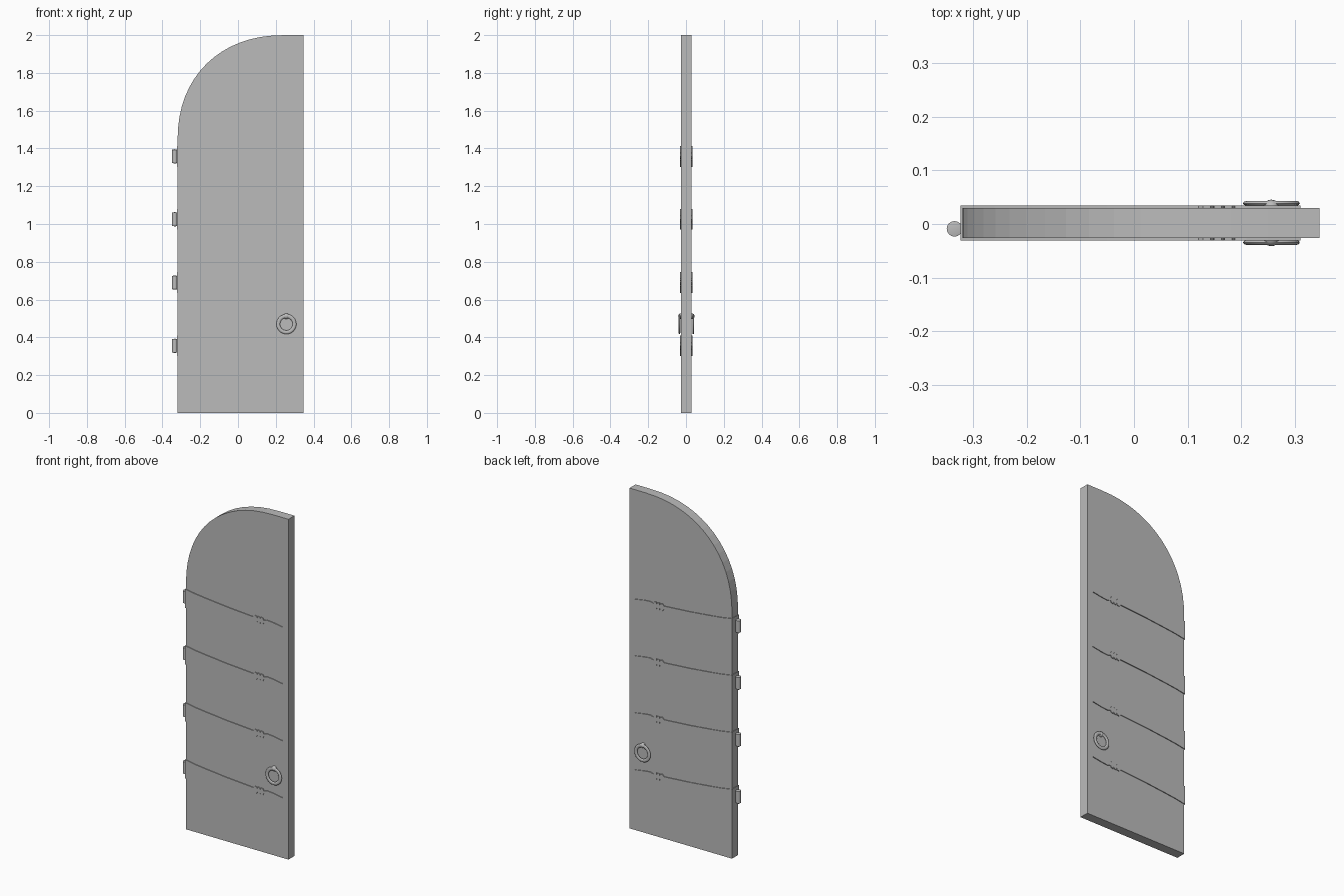
import bpy, bmesh, math
from mathutils import Matrix, Vector

cube = bpy.data.objects.get("Cube")
if cube:
    bpy.data.objects.remove(cube, do_unlink=True)

grey = bpy.data.materials.new("plain grey")
grey.use_nodes = True
COLOUR = (0.5, 0.5, 0.5, 1)
grey.diffuse_color = COLOUR
grey.node_tree.nodes["Principled BSDF"].inputs["Base Color"].default_value = COLOUR

FRONT, BACK = -0.026, 0.030
HINGE_X, LATCH_X = -0.32, 0.346
STRAP = 0.0045


def finish(bm, name, smooth=False):
    bmesh.ops.recalc_face_normals(bm, faces=bm.faces)
    mesh = bpy.data.meshes.new(name)
    bm.to_mesh(mesh)
    bm.free()
    obj = bpy.data.objects.new(name, mesh)
    bpy.context.collection.objects.link(obj)
    mesh.materials.append(grey)
    if smooth:
        bpy.ops.object.select_all(action='DESELECT')
        obj.select_set(True)
        bpy.context.view_layer.objects.active = obj
        bpy.ops.object.shade_smooth_by_angle(angle=math.radians(40))
    return obj


def plate(name, outline, y0, y1):
    """Extrude an x-z outline from y0 to y1."""
    bm = bmesh.new()
    face = bm.faces.new([bm.verts.new((x, y0, z)) for x, z in outline])
    out = bmesh.ops.extrude_face_region(bm, geom=[face])
    verts = [v for v in out["geom"] if isinstance(v, bmesh.types.BMVert)]
    bmesh.ops.translate(bm, verts=verts, vec=(0, y1 - y0, 0))
    return finish(bm, name)


# Door leaf: straight latch edge, half arch over the hinge edge
SPRING, ARCH_X, STEPS, POWER = 1.44, 0.25, 16, 2 / 2.2
outline = [(HINGE_X, 0), (LATCH_X, 0), (LATCH_X, 2)]
for i in range(STEPS + 1):
    a = math.pi / 2 * (1 - i / STEPS)
    c, s = max(math.cos(a), 0), max(math.sin(a), 0)
    outline.append((ARCH_X - (ARCH_X - HINGE_X) * c ** POWER,
                    SPRING + (2 - SPRING) * s ** POWER))
plate("door_leaf", outline, FRONT, BACK)

# Upper edge of a strap: flared root, slim stem, three barbs, leaf tip
edge = [(HINGE_X - 0.003, 0.055), (-0.26, 0.044), (-0.19, 0.036),
        (-0.05, 0.022), (0.12, 0.010)]
for i in range(3):
    x = 0.135 + 0.02 * i
    edge += [(x - 0.006, 0.021), (x + 0.008, 0.018), (x + 0.013, 0.008)]
edge += [(0.21, 0.014), (0.25, 0.010)]

for n, z in enumerate((0.355, 0.69, 1.025, 1.358), 1):
    strap = [(x, z + h) for x, h in edge] + [(0.31, z)]
    strap += [(x, z - h) for x, h in reversed(edge)]
    plate(f"front_strap_{n}", strap, FRONT - STRAP, FRONT)
    plate(f"back_strap_{n}", strap, BACK, BACK + STRAP)

    # Band joining both straps round the hinge edge
    band = [(HINGE_X - 0.003, z - 0.055), (HINGE_X, z - 0.055),
            (HINGE_X, z + 0.055), (HINGE_X - 0.003, z + 0.055)]
    plate(f"hinge_band_{n}", band, FRONT, BACK)

    # Barrel with shallow pointed caps
    bm = bmesh.new()
    bmesh.ops.create_cone(bm, cap_ends=True, segments=16, radius1=0.0145,
                          radius2=0.0145, depth=0.07)
    caps = [f for f in bm.faces if abs(f.normal.z) > 0.9]
    for f in caps:
        up = f.normal.z
        tip = bmesh.ops.poke(bm, faces=[f])["verts"][0]
        tip.co.z += 0.003 * up
    bmesh.ops.translate(bm, verts=bm.verts, vec=(-0.3345, -0.009, z))
    finish(bm, f"hinge_barrel_{n}", True)

# Ring pulls on both faces, each hung from a domed stud
RING_X, RING_Z, MAJOR, MINOR = 0.256, 0.47, 0.043, 0.010
for side, y, out in (("front", FRONT, -1), ("back", BACK, 1)):
    bm = bmesh.new()
    loops = []
    for i in range(32):
        a = math.tau * i / 32
        loop = []
        for j in range(10):
            b = math.tau * j / 10
            r = MAJOR + MINOR * math.cos(b)
            loop.append(bm.verts.new((RING_X + r * math.cos(a),
                                      y + out * 0.0085 + 0.005 * math.sin(b),
                                      RING_Z + r * math.sin(a))))
        loops.append(loop)
    for i, loop in enumerate(loops):
        after = loops[(i + 1) % len(loops)]
        for j in range(10):
            k = (j + 1) % 10
            bm.faces.new((loop[j], loop[k], after[k], after[j]))
    finish(bm, f"{side}_ring", True)

    bm = bmesh.new()
    place = Matrix.Translation(Vector((RING_X, y, RING_Z + 0.042)))
    bmesh.ops.create_uvsphere(bm, u_segments=16, v_segments=8, radius=0.0155,
                              matrix=place)
    finish(bm, f"{side}_ring_stud", True)
